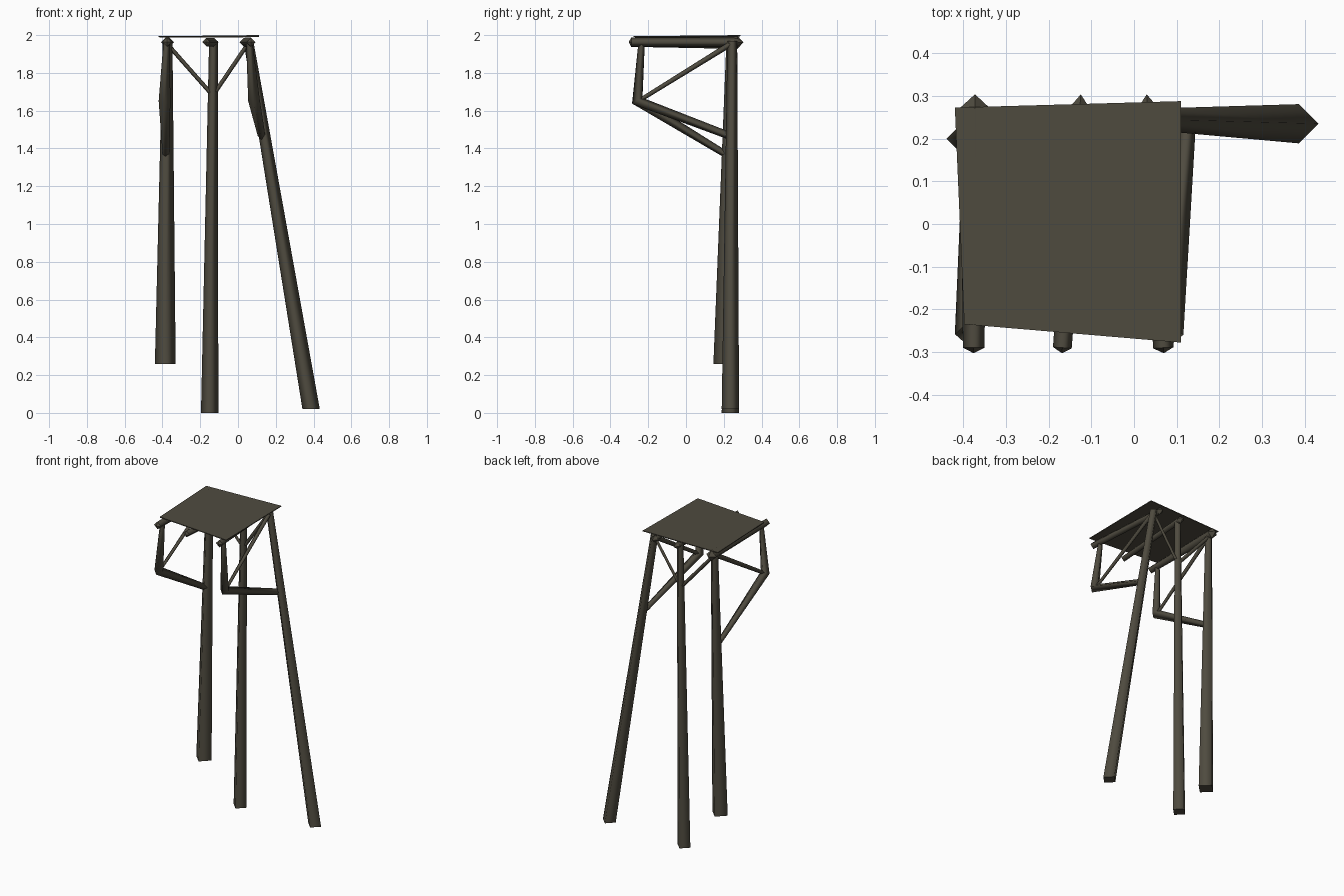
import bpy, bmesh
from mathutils import Vector

if "Cube" in bpy.data.objects:
    bpy.data.objects.remove(bpy.data.objects["Cube"])

wood = bpy.data.materials.new("dark weathered wood")
wood.diffuse_color = (0.078, 0.070, 0.050, 1)
wood.use_nodes = True
wood.node_tree.nodes["Principled BSDF"].inputs["Base Color"].default_value = wood.diffuse_color


def finish(name, bm):
    bmesh.ops.recalc_face_normals(bm, faces=bm.faces[:])
    me = bpy.data.meshes.new(name)
    bm.to_mesh(me)
    bm.free()
    me.materials.append(wood)
    ob = bpy.data.objects.new(name, me)
    bpy.context.collection.objects.link(ob)
    return ob


def pole(name, pts, radii, side=(1, 0, 0), tips=(0, 0), level=False):
    """Four-sided smooth pole along a path; tips = length of pointed ends."""
    pts = [Vector(p) for p in pts]
    bm = bmesh.new()
    rings = []
    for i, (p, r) in enumerate(zip(pts, radii)):
        d0 = (pts[i] - pts[max(i - 1, 0)]).normalized()
        d1 = (pts[min(i + 1, len(pts) - 1)] - pts[i]).normalized()
        d = Vector((0, 0, 1)) if level else (d0 + d1).normalized()
        u = Vector(side)
        u = (u - d * u.dot(d)).normalized()
        v = d.cross(u)
        rings.append([bm.verts.new(p + o * r) for o in (u, v, -u, -v)])
    for a, b in zip(rings, rings[1:]):
        for k in range(4):
            f = bm.faces.new((a[k], a[(k + 1) % 4], b[(k + 1) % 4], b[k]))
            f.smooth = True
    ends = ((rings[0], pts[0], pts[0] - pts[1], tips[0]),
            (rings[-1], pts[-1], pts[-1] - pts[-2], tips[1]))
    for ring, p, d, length in ends:
        if length:
            apex = bm.verts.new(p + d.normalized() * length)
            for k in range(4):
                bm.faces.new((ring[k], ring[(k + 1) % 4], apex))
        else:
            bm.faces.new(ring)
    return finish(name, bm)


# Three long legs, tapering upwards
legs = {
    "left": ((-0.385, 0.20, 0.26), (-0.373, 0.24, 1.97), 0.055, 0.026),
    "middle": ((-0.15, 0.235, 0.0), (-0.13, 0.245, 1.97), 0.046, 0.023),
    "right": ((0.387, 0.235, 0.02), (0.055, 0.245, 1.97), 0.046, 0.026),
}
for n, (a, b, ra, rb) in legs.items():
    pole(n + "_leg", (a, b), (ra, rb), level=True)

# Beams under the platform, with pointed ends
for n, xf, xb, rf, rb in (("left", -0.376, -0.373, 0.025, 0.035),
                          ("middle", -0.168, -0.127, 0.022, 0.024),
                          ("right", 0.069, 0.032, 0.024, 0.024)):
    pole(n + "_beam", ((xf, -0.29, 1.963), (xb, 0.272, 1.962)), (rf, rb),
         tips=(0.013, 0.032))

# Side brackets: post down to an elbow, then an arm back to the leg
pole("left_bracket", ((-0.378, -0.235, 1.96), (-0.389, -0.258, 1.652),
                      (-0.381, 0.225, 1.36)), (0.017, 0.031, 0.018))
pole("right_bracket", ((0.060, -0.235, 1.96), (0.085, -0.258, 1.652),
                       (0.125, 0.235, 1.465)), (0.017, 0.031, 0.020))

# Diagonal braces from the elbows to the leg tops
pole("left_side_brace", ((-0.388, -0.25, 1.652), (-0.373, 0.24, 1.955)), (0.011, 0.015))
pole("right_side_brace", ((0.085, -0.25, 1.652), (0.058, 0.24, 1.955)), (0.011, 0.015))

# Back braces forming a V on the middle leg
for n, x in (("left", -0.372), ("right", 0.05)):
    pole(n + "_back_brace", ((-0.133, 0.243, 1.68), (x, 0.243, 1.95)),
         (0.011, 0.011), side=(0, 1, 0))

# Thin, slightly warped platform sheet
bm = bmesh.new()
top = [bm.verts.new(c) for c in ((-0.42, 0.273, 1.994), (-0.398, -0.235, 1.992),
                                 (0.11, -0.278, 1.994), (0.11, 0.288, 2.0))]
low = [bm.verts.new(v.co - Vector((0, 0, 0.005))) for v in top]
bm.faces.new(top)
bm.faces.new(low[::-1])
for k in range(4):
    j = (k + 1) % 4
    bm.faces.new((top[k], low[k], low[j], top[j]))
finish("platform", bm)
